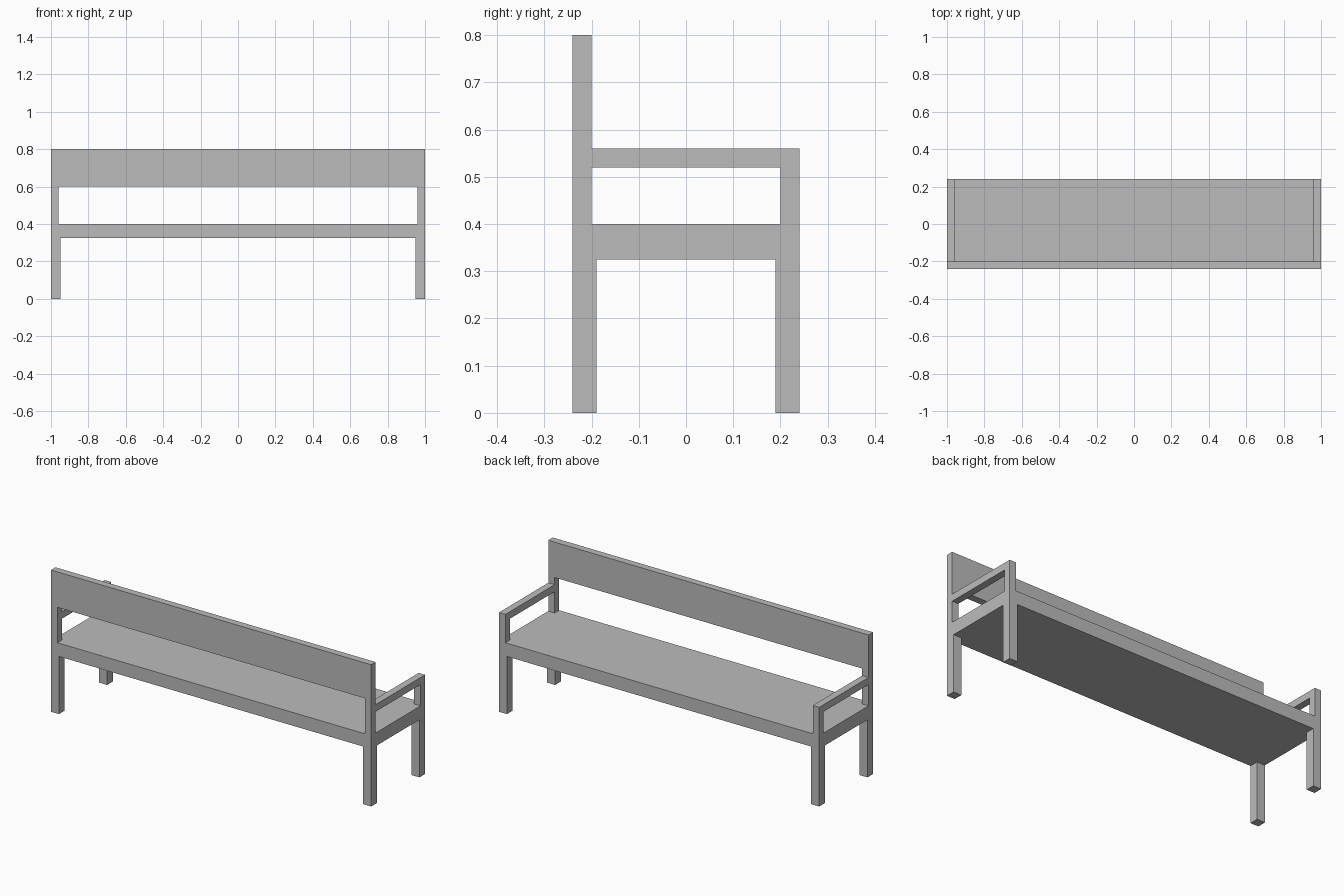
import bpy

cube = bpy.data.objects.get("Cube")
if cube:
    bpy.data.objects.remove(cube, do_unlink=True)

# Single flat colour
grey = bpy.data.materials.new("plain_grey")
grey.use_nodes = True
COLOUR = (0.5, 0.5, 0.5, 1)
grey.diffuse_color = COLOUR
grey.node_tree.nodes["Principled BSDF"].inputs["Base Color"].default_value = COLOUR


def box(name, x, y, z):
    """Add a box spanning the given (low, high) range on each axis."""
    spans = (x, y, z)
    bpy.ops.mesh.primitive_cube_add(size=1, location=[sum(s) / 2 for s in spans])
    obj = bpy.context.object
    obj.name = obj.data.name = name
    obj.scale = [abs(b - a) for a, b in spans]
    bpy.ops.object.transform_apply(location=False, rotation=False, scale=True)
    obj.data.materials.append(grey)
    return obj


HALF_W, HALF_D = 1.0, 0.24
LEG, POST = 0.05, 0.04
SEAT_LOW, SEAT_TOP = 0.325, 0.4
ARM_LOW, ARM_TOP = 0.52, 0.56
BACK_LOW, BACK_TOP = 0.6, 0.8

# Seat slab and backrest board
box("seat", (-HALF_W, HALF_W), (-HALF_D, HALF_D), (SEAT_LOW, SEAT_TOP))
box("backrest", (-HALF_W, HALF_W), (-HALF_D, POST - HALF_D), (BACK_LOW, BACK_TOP))

# Legs, posts and armrests on both sides
for side, s in (("left", 1), ("right", -1)):
    leg_x = (s * (HALF_W - LEG), s * HALF_W)
    post_x = (s * (HALF_W - POST), s * HALF_W)
    for end, e in (("arm", 1), ("back", -1)):
        box(f"{end}_leg_{side}", leg_x, (e * (HALF_D - LEG), e * HALF_D), (0, SEAT_LOW))
        top = ARM_LOW if e > 0 else BACK_LOW
        box(f"{end}_post_{side}", post_x, (e * (HALF_D - POST), e * HALF_D), (SEAT_TOP, top))
    box(f"armrest_{side}", post_x, (POST - HALF_D, HALF_D), (ARM_LOW, ARM_TOP))
